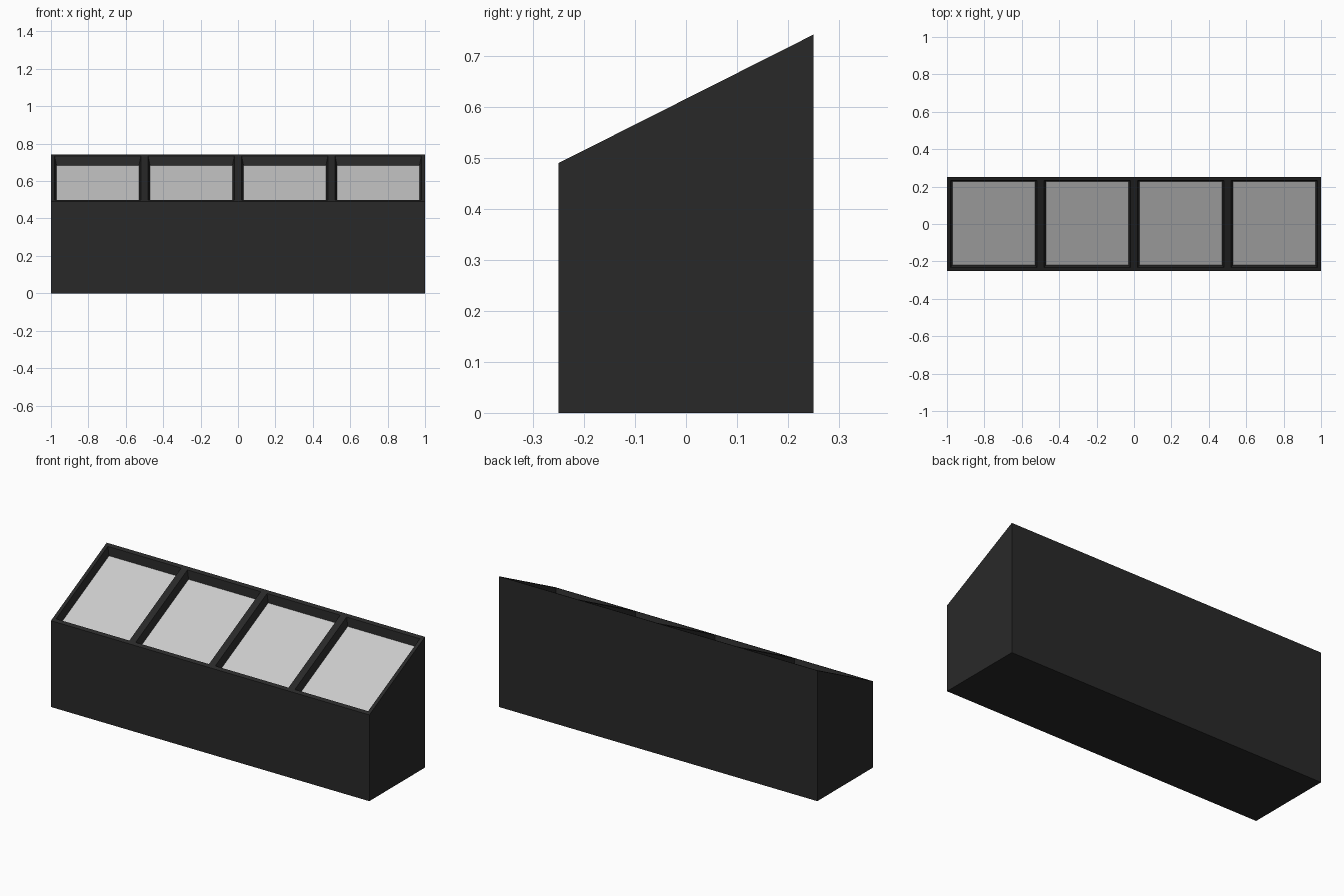
import bpy, bmesh

if "Cube" in bpy.data.objects:
    bpy.data.objects.remove(bpy.data.objects["Cube"])

HALF_X, HALF_Y = 1.0, 0.25
FRONT_Z, BACK_Z = 0.49, 0.742
RIM, TAPER, SINK = 0.028, 0.014, 0.045


def make_object(name, bm, color=None):
    bmesh.ops.recalc_face_normals(bm, faces=bm.faces)
    mesh = bpy.data.meshes.new(name)
    bm.to_mesh(mesh)
    bm.free()
    obj = bpy.data.objects.new(name, mesh)
    bpy.context.collection.objects.link(obj)
    if color:
        mat = bpy.data.materials.new(name + "_color")
        mat.diffuse_color = color
        mat.use_nodes = True
        mat.node_tree.nodes["Principled BSDF"].inputs["Base Color"].default_value = mat.diffuse_color
        mesh.materials.append(mat)
    return obj


# Cabinet: box with a top sloping down to the front
bm = bmesh.new()
bmesh.ops.create_cube(bm, size=1)
for v in bm.verts:
    top = BACK_Z if v.co.y > 0 else FRONT_Z
    v.co = (v.co.x * 2 * HALF_X, v.co.y * 2 * HALF_Y, top if v.co.z > 0 else 0)

# Split into four bays
for x in (-0.5, 0, 0.5):
    bmesh.ops.bisect_plane(bm, geom=bm.verts[:] + bm.edges[:] + bm.faces[:],
                           plane_co=(x, 0, 0), plane_no=(1, 0, 0))

# Rim around each bay, then a tapered recess
bm.normal_update()
tops = [f for f in bm.faces if 0.5 < f.normal.z < 0.99]
bmesh.ops.inset_individual(bm, faces=tops, thickness=RIM)
bmesh.ops.inset_individual(bm, faces=tops, thickness=TAPER)
for f in tops:
    for v in f.verts:
        v.co.z -= SINK
        v.co.y += 0.005

# Panes take the place of the recess floors
panes = [[v.co.copy() for v in f.verts] for f in tops]
bmesh.ops.delete(bm, geom=tops, context='FACES_ONLY')
make_object("cabinet", bm, (0.022, 0.022, 0.022, 1))

for i, corners in enumerate(panes):
    pm = bmesh.new()
    face = pm.faces.new([pm.verts.new(c) for c in corners])
    pane = make_object(f"window_pane_{i + 1}", pm)
    if pane.data.polygons[0].normal.z < 0:
        pane.data.flip_normals()
